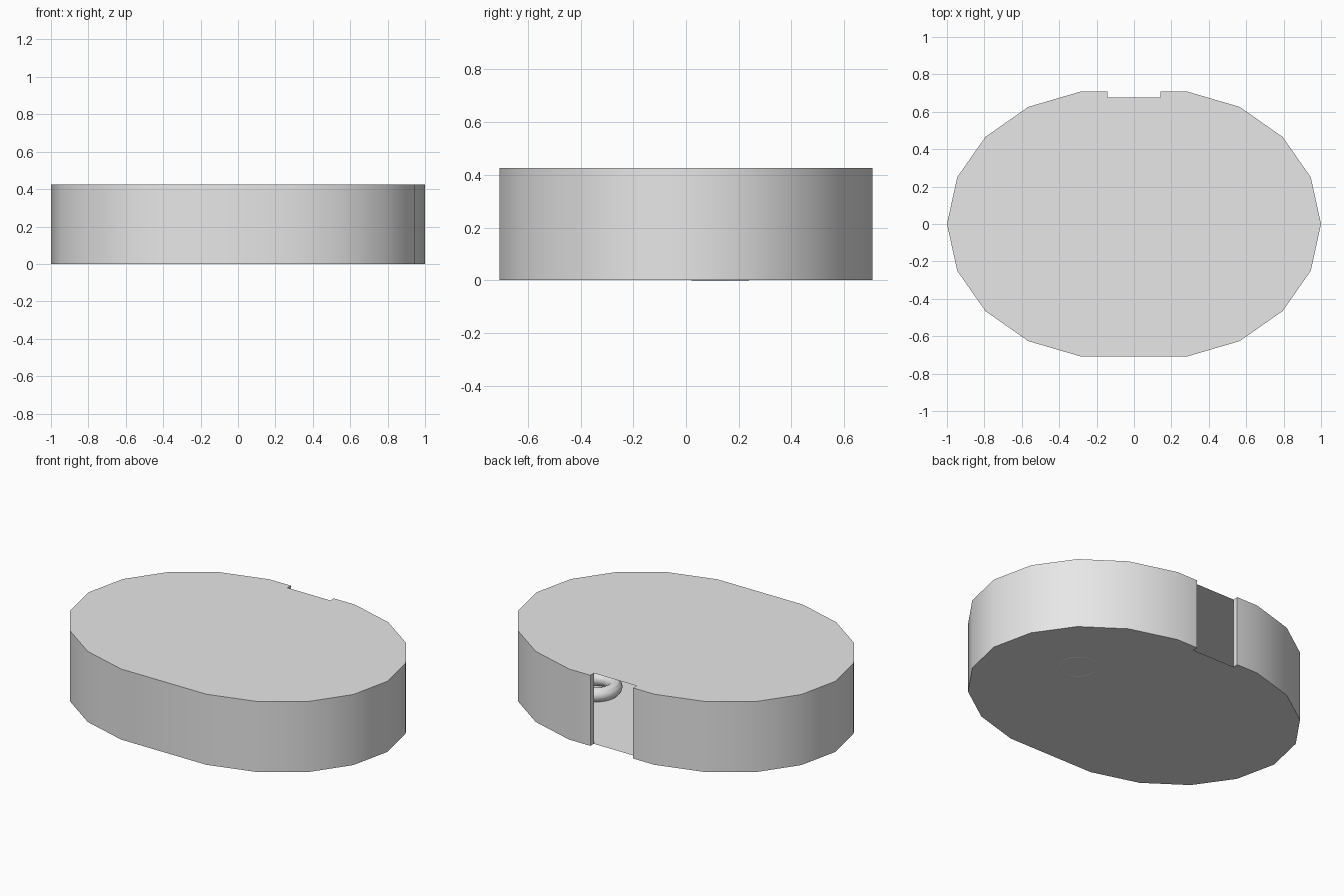
import bpy, bmesh, math

if "Cube" in bpy.data.objects:
    bpy.data.objects.remove(bpy.data.objects["Cube"])

# Single plain grey
grey = bpy.data.materials.new("light_grey")
grey.diffuse_color = (0.8, 0.8, 0.8, 1)
grey.use_nodes = True
grey.node_tree.nodes["Principled BSDF"].inputs["Base Color"].default_value = grey.diffuse_color

H = 0.426              # case height
NX, NY = 0.143, 0.675  # doorway half width and depth line


def finish(obj):
    obj.data.materials.append(grey)
    bpy.ops.object.select_all(action='DESELECT')
    obj.select_set(True)
    bpy.context.view_layer.objects.active = obj
    bpy.ops.object.shade_smooth_by_angle(angle=math.radians(30))


# Oval outline: one quadrant mirrored, then the recessed doorway at the back
quad = [(0.945, 0.25), (0.795, 0.465), (0.565, 0.626), (0.285, 0.708)]
back_right = [(1.0, 0.0)] + quad
door = [(NX, 0.708), (NX, NY), (-NX, NY), (-NX, 0.708)]
back_left = [(-x, y) for x, y in reversed(quad)] + [(-1.0, 0.0)]
front = [(-x, -y) for x, y in quad] + [(x, -y) for x, y in reversed(quad)]
outline = back_right + door + back_left + front

# Hollow thin-skinned case, left open at the doorway
bm = bmesh.new()
low = [bm.verts.new((x, y, 0)) for x, y in outline]
high = [bm.verts.new((x, y, H)) for x, y in outline]
bm.faces.new(list(reversed(low)))
bm.faces.new(high)
n = len(outline)
opening = len(back_right) + 1
for i in range(n):
    if i != opening:
        j = (i + 1) % n
        bm.faces.new((low[i], low[j], high[j], high[i]))
mesh = bpy.data.meshes.new("oval_case")
bm.to_mesh(mesh)
bm.free()
case = bpy.data.objects.new("oval_case", mesh)
bpy.context.collection.objects.link(case)
finish(case)

# Small ring lying on the floor inside
bpy.ops.mesh.primitive_torus_add(major_radius=0.105, minor_radius=0.04,
                                 major_segments=48, minor_segments=12,
                                 location=(0.51, 0.13, 0.039))
ring = bpy.context.object
ring.name = "floor_ring"
finish(ring)
